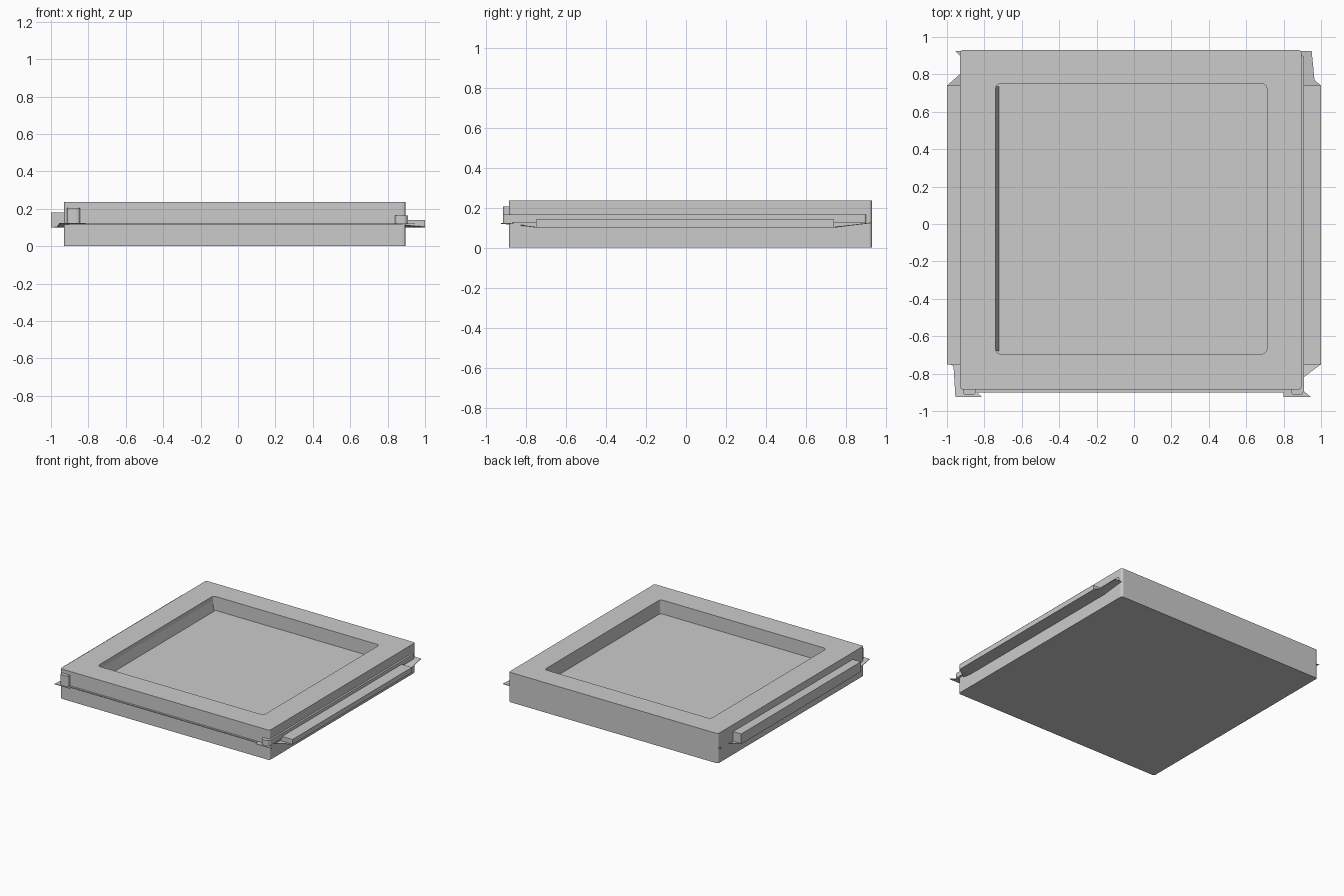
import bpy, bmesh

if "Cube" in bpy.data.objects:
    bpy.data.objects.remove(bpy.data.objects["Cube"])


def link(name, bm):
    bmesh.ops.recalc_face_normals(bm, faces=bm.faces)
    me = bpy.data.meshes.new(name)
    bm.to_mesh(me)
    bm.free()
    ob = bpy.data.objects.new(name, me)
    bpy.context.collection.objects.link(ob)
    return ob


def block(name, x, y, z, r=0.0):
    """Box from ranges, with optionally rounded vertical edges."""
    bm = bmesh.new()
    bmesh.ops.create_cube(bm, size=1)
    for v in bm.verts:
        v.co = [a[0] + (a[1] - a[0]) * (c + 0.5) for a, c in zip((x, y, z), v.co)]
    if r:
        edges = [e for e in bm.edges
                 if abs(e.verts[0].co.z - e.verts[1].co.z) > 1e-4]
        bmesh.ops.bevel(bm, geom=edges, offset=r, segments=3, profile=0.5,
                        affect='EDGES')
    return link(name, bm)


def sheet(name, pts, t=0.004):
    """Thin fin from (x, y, z) outline points."""
    bm = bmesh.new()
    lo = [bm.verts.new(p) for p in pts]
    hi = [bm.verts.new((p[0], p[1], p[2] + t)) for p in pts]
    bm.faces.new(lo[::-1])
    bm.faces.new(hi)
    n = len(pts)
    for i in range(n):
        j = (i + 1) % n
        bm.faces.new((lo[i], lo[j], hi[j], hi[i]))
    return link(name, bm)


# square tray body with a recessed panel
body = block("tray_body", (-0.93, 0.895), (-0.885, 0.93), (0, 0.235), 0.015)
cutter = block("recess_cutter", (-0.74, 0.71), (-0.695, 0.75), (0.125, 0.4), 0.025)
cutter.hide_render = True
cutter.hide_viewport = True
mod = body.modifiers.new("recess", 'BOOLEAN')
mod.object = cutter
mod.solver = 'EXACT'

# sloped foot of the left recess wall
bm = bmesh.new()
ends = []
for y in (-0.68, 0.735):
    ends.append([bm.verts.new((x, y, z)) for x, z in
                 ((-0.745, 0.12), (-0.72, 0.12), (-0.74, 0.20))])
bm.faces.new(ends[0])
bm.faces.new(ends[1])
for i in range(3):
    j = (i + 1) % 3
    bm.faces.new((ends[0][i], ends[0][j], ends[1][j], ends[1][i]))
link("recess_slope", bm)

# side rails
block("left_rail", (-1.0, -0.92), (-0.75, 0.74), (0.10, 0.18))
block("right_rail", (0.88, 1.0), (-0.75, 0.74), (0.10, 0.14))

# lip along the right side and thin seam strip along the front
block("right_lip", (0.84, 0.91), (-0.90, 0.90), (0.125, 0.165), 0.01)
block("front_seam", (-0.90, 0.88), (-0.90, -0.87), (0.115, 0.122))

# rounded front corner tabs
block("front_left_tab", (-0.915, -0.845), (-0.915, -0.86), (0.12, 0.205), 0.018)
block("front_right_tab", (0.84, 0.905), (-0.915, -0.86), (0.12, 0.165), 0.018)

# thin fins around the corners
sheet("back_left_fin", [(-0.955, 0.925, 0.12), (-0.92, 0.925, 0.12), (-0.92, 0.89, 0.12)])
sheet("back_left_brace", [(-1.0, 0.74, 0.10), (-0.92, 0.74, 0.10), (-0.92, 0.81, 0.11)])
sheet("back_right_fin", [(0.88, 0.74, 0.10), (1.0, 0.74, 0.10), (0.965, 0.77, 0.104),
                         (0.95, 0.925, 0.122), (0.88, 0.925, 0.122)])
sheet("front_right_brace", [(0.88, -0.75, 0.10), (1.0, -0.75, 0.10), (0.88, -0.84, 0.112)])
sheet("front_right_fin", [(0.80, -0.88, 0.118), (0.80, -0.925, 0.118),
                          (0.945, -0.925, 0.118), (0.88, -0.87, 0.118)])
sheet("front_left_fin", [(-1.0, -0.74, 0.10), (-0.965, -0.76, 0.102), (-0.955, -0.925, 0.12),
                         (-0.815, -0.925, 0.12), (-0.87, -0.87, 0.114), (-0.91, -0.74, 0.10)])
